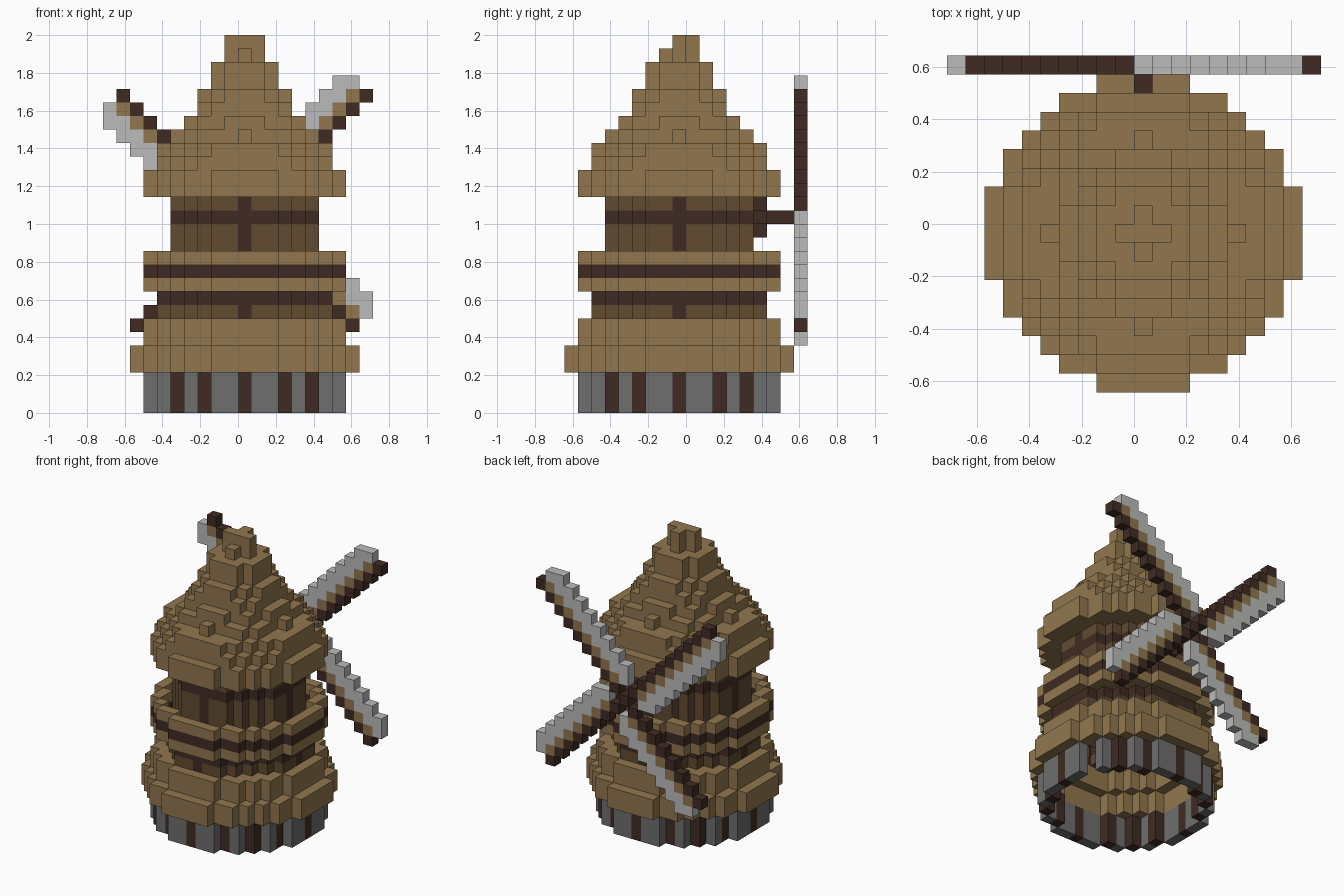
import bpy, bmesh
from mathutils import Vector

cube = bpy.data.objects.get("Cube")
if cube:
    bpy.data.objects.remove(cube)

V = 2 / 28  # size of one block

COLOURS = {
    "thatch": (0.285, 0.183, 0.076),
    "dark_timber": (0.051, 0.024, 0.017),
    "plank_brown": (0.122, 0.069, 0.031),
    "stone_grey": (0.156, 0.156, 0.156),
    "sail_cloth": (0.49, 0.5, 0.49),
}
MATS = {}
for name, rgb in COLOURS.items():
    m = bpy.data.materials.new(name)
    m.use_nodes = True
    m.diffuse_color = (*rgb, 1)
    bsdf = m.node_tree.nodes["Principled BSDF"]
    bsdf.inputs["Base Color"].default_value = (*rgb, 1)
    bsdf.inputs["Roughness"].default_value = 0.9
    MATS[name] = m

parts = {}    # part name -> {block: colour}
filled = {}   # block -> part that owns it


def put(part, cell, colour):
    if cell not in filled:
        filled[cell] = part
        parts.setdefault(part, {})[cell] = colour


def disc(r):
    n = int(r) + 1
    span = range(-n, n + 1)
    return {(x, y) for x in span for y in span if x * x + y * y <= r * r}


def rim(r):
    d = disc(r)
    sides = ((1, 0), (-1, 0), (0, 1), (0, -1))
    return {(x, y) for x, y in d if any((x + a, y + b) not in d for a, b in sides)}


def layers(part, cells, heights, colour):
    """Stack a flat set of blocks; colour is a name or a rule of x, y, z."""
    for z in heights:
        for x, y in cells:
            put(part, (x, y, z), colour(x, y, z) if callable(colour) else colour)


# Stone base ring with timber posts and one narrow opening
POSTS = {(0, 7), (3, 6), (5, 5)}


def base_colour(x, y, z):
    return "dark_timber" if tuple(sorted((abs(x), abs(y)))) in POSTS else "stone_grey"


layers("stone_base", rim(7.4) - {(6, 3)}, range(3), base_colour)

# Lower thatch skirt, hollow underneath
layers("lower_thatch", disc(8.4) - disc(6.4), (3, 4), "thatch")
layers("lower_thatch", disc(7.4) - disc(5.4), (5, 6), "thatch")


# Plank walls with a beam ring and centre posts
def wall_colour(x, y, z):
    return "dark_timber" if z in (8, 14) or x == 0 or y == 0 else "plank_brown"


layers("lower_wall", disc(6.4) - disc(5.0), (7, 8), wall_colour)
layers("upper_wall", rim(5.4), range(10, 16), wall_colour)

# Balcony floor and railing
layers("balcony_floor", disc(7.4), (9,), "thatch")
layers("balcony_rail", rim(7.4), (10, 11),
       lambda x, y, z: "dark_timber" if z == 10 else "thatch")

# Stepped conical roof
ROOF = (7.4, 7.4, 6.75, 6.4, 5.05, 4.4, 3.7, 3.2, 2.5, 2.3, 1.0)
for k, r in enumerate(ROOF):
    layers("roof", disc(r), (16 + k,), "thatch")
layers("roof", disc(1) - {(0, -1)}, (27,), "thatch")

# Axle with its bracket on the back wall
HUB = 14
for z in (HUB - 1, HUB, HUB + 1):
    put("axle_bracket", (0, 6, z), "dark_timber")
for x in (-1, 1):
    put("axle_bracket", (x, 6, HUB), "dark_timber")
for y in (7, 8):
    put("axle", (0, y, HUB), "dark_timber")

# Four sails, each the first one turned by quarter turns
put("sail_hub", (0, 9, HUB), "dark_timber")
SAILS = ("upper_left_sail", "upper_right_sail", "lower_right_sail", "lower_left_sail")
for q, part in enumerate(SAILS):
    reach = 9 if q < 2 else 8
    for t in range(1, reach + 2):
        row = []
        if t <= reach:
            row.append((t, "dark_timber"))
            if t > 1:
                row.append((t - 1, "thatch"))
        if t > 1:
            row.append((t - 2, "sail_cloth"))
        if t > 2:
            row.append((t - 3, "sail_cloth"))
        for a, colour in row:
            u, w = a, t
            for _ in range(q):
                u, w = -w, u
            put(part, (u, 9, HUB + w), colour)

# Turn the blocks into meshes, keeping only exposed faces
AXES = [Vector(a) for a in ((1, 0, 0), (0, 1, 0), (0, 0, 1))]
for part, cells in parts.items():
    used = sorted(set(cells.values()))
    bm = bmesh.new()
    for cell, colour in cells.items():
        centre = Vector(cell) + Vector((0.5, -0.5, 0.5))
        for i in range(3):
            for s in (-1, 1):
                n = AXES[i] * s
                if tuple(int(c) for c in Vector(cell) + n) in filled:
                    continue
                a, b = AXES[(i + 1) % 3] / 2, AXES[(i + 2) % 3] / 2 * s
                mid = centre + n / 2
                corners = (mid - a - b, mid + a - b, mid + a + b, mid - a + b)
                face = bm.faces.new([bm.verts.new(p * V) for p in corners])
                face.material_index = used.index(colour)
    bmesh.ops.remove_doubles(bm, verts=bm.verts[:], dist=V / 100)
    mesh = bpy.data.meshes.new(part)
    bm.to_mesh(mesh)
    bm.free()
    for colour in used:
        mesh.materials.append(MATS[colour])
    bpy.context.collection.objects.link(bpy.data.objects.new(part, mesh))
